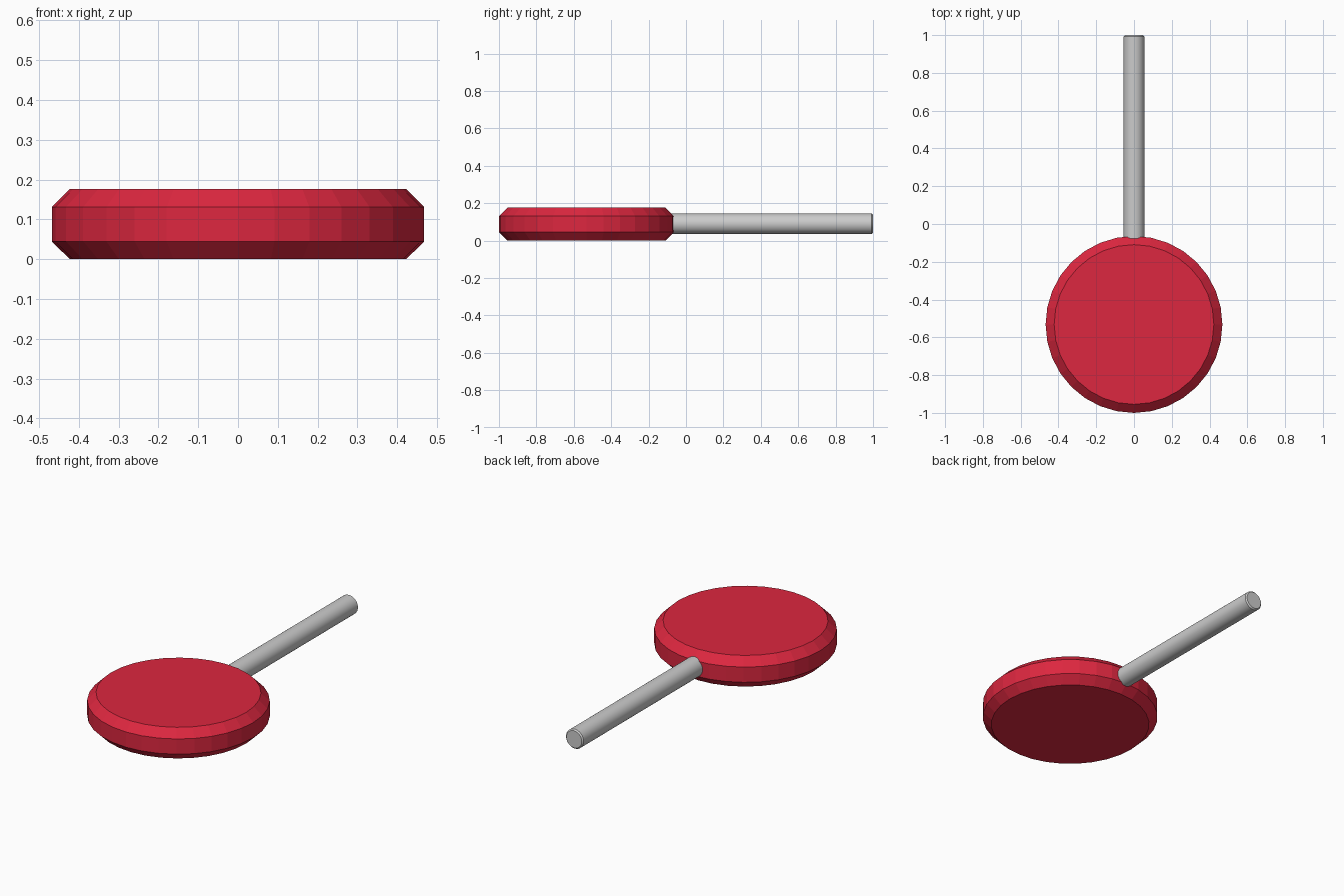
import bpy
import math

if "Cube" in bpy.data.objects:
    bpy.data.objects.remove(bpy.data.objects["Cube"])

MID_Z = 0.088


def chamfered_cylinder(name, radius, depth, chamfer, location, rotation=(0, 0, 0)):
    bpy.ops.mesh.primitive_cylinder_add(vertices=32, radius=radius, depth=depth,
                                        location=location, rotation=rotation)
    obj = bpy.context.object
    obj.name = name
    # chamfer only the two rims
    bevel = obj.modifiers.new("rim_chamfer", 'BEVEL')
    bevel.width = chamfer
    bevel.segments = 1
    bevel.limit_method = 'ANGLE'
    bevel.angle_limit = math.radians(40)
    bpy.ops.object.modifier_apply(modifier=bevel.name)
    return obj


# flat-shaded candy disc
candy = chamfered_cylinder("candy_disc", 0.468, 2 * MID_Z, 0.045, (0, -0.532, MID_Z))
red = bpy.data.materials.new("candy_red")
red.diffuse_color = (0.72, 0.02, 0.05, 1)
red.use_nodes = True
red.node_tree.nodes["Principled BSDF"].inputs["Base Color"].default_value = red.diffuse_color
candy.data.materials.append(red)

# smooth stick, with its inner end set into the candy
start, end = -0.11, 1.0
stick = chamfered_cylinder("stick", 0.055, end - start, 0.007,
                           (0, (start + end) / 2, MID_Z + 0.002), (math.pi / 2, 0, 0))
bpy.ops.object.shade_smooth_by_angle(angle=math.radians(30))
